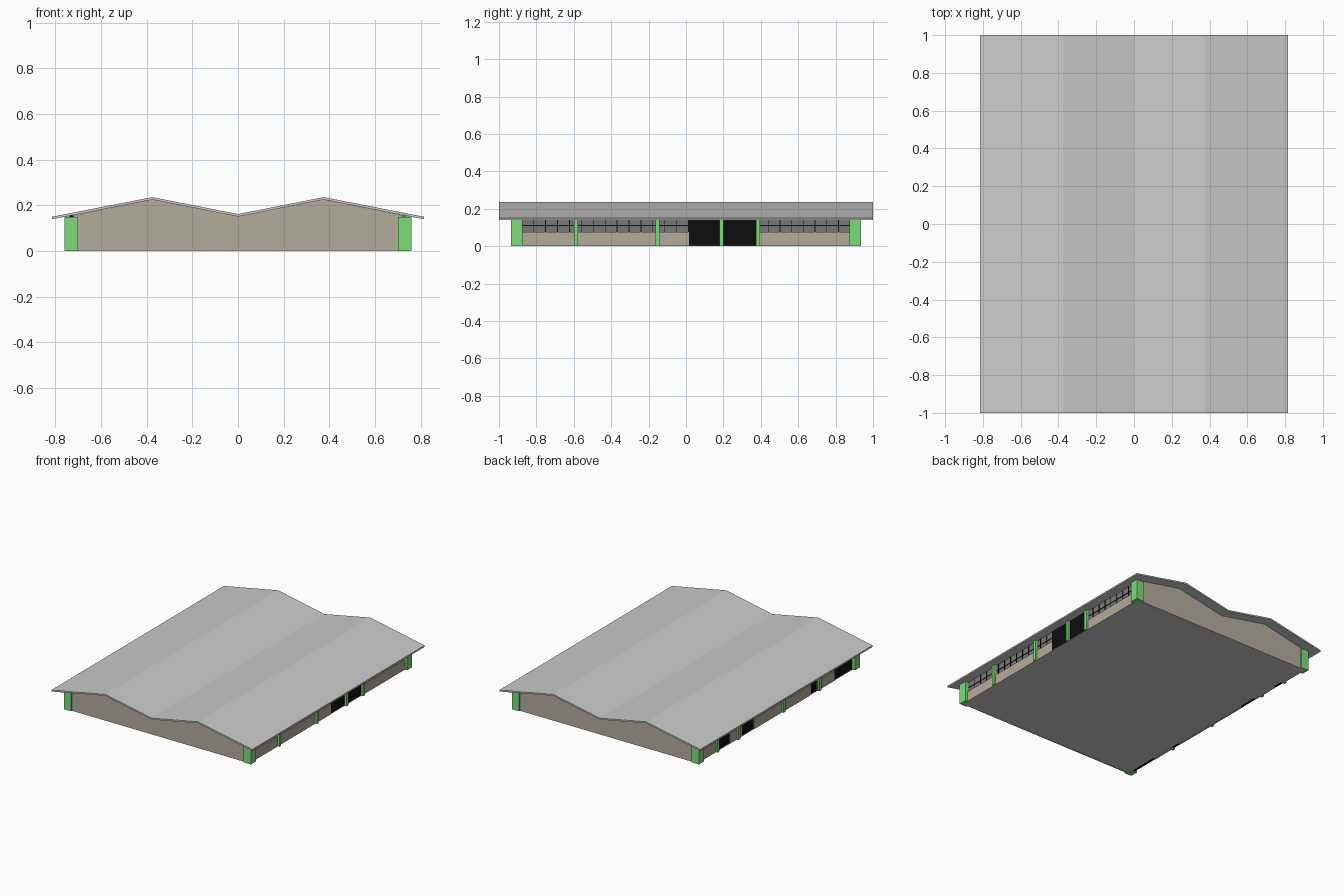
import bpy, bmesh

if "Cube" in bpy.data.objects:
    bpy.data.objects.remove(bpy.data.objects["Cube"])


def material(name, rgb):
    m = bpy.data.materials.new(name)
    m.diffuse_color = (*rgb, 1)
    m.use_nodes = True
    m.node_tree.nodes["Principled BSDF"].inputs["Base Color"].default_value = m.diffuse_color
    return m


BEIGE = material("beige", (0.46, 0.41, 0.33))
GREEN = material("green", (0.2, 0.72, 0.19))
BLACK = material("black", (0.004, 0.004, 0.004))
GLASS = material("glass", (0.19, 0.19, 0.19))


def finish(name, bm, mat):
    bmesh.ops.recalc_face_normals(bm, faces=bm.faces)
    me = bpy.data.meshes.new(name)
    bm.to_mesh(me)
    bm.free()
    if mat:
        me.materials.append(mat)
    ob = bpy.data.objects.new(name, me)
    bpy.context.collection.objects.link(ob)


def boxes(name, spans, mat=None):
    """Each span is (x0, x1, y0, y1, z0, z1)."""
    bm = bmesh.new()
    for x0, x1, y0, y1, z0, z1 in spans:
        r = bmesh.ops.create_cube(bm, size=1)
        bmesh.ops.scale(bm, vec=(abs(x1 - x0), y1 - y0, z1 - z0), verts=r["verts"])
        bmesh.ops.translate(bm, vec=((x0 + x1) / 2, (y0 + y1) / 2, (z0 + z1) / 2), verts=r["verts"])
    finish(name, bm, mat)


def extrude_y(name, profile, y0, y1, mat=None):
    bm = bmesh.new()
    face = bm.faces.new([bm.verts.new((x, y0, z)) for x, z in profile])
    r = bmesh.ops.extrude_face_region(bm, geom=[face])
    verts = [g for g in r["geom"] if isinstance(g, bmesh.types.BMVert)]
    bmesh.ops.translate(bm, vec=(0, y1 - y0, 0), verts=verts)
    finish(name, bm, mat)


# Double-ridged roof
top = [(-0.815, 0.15), (-0.375, 0.236), (0, 0.162), (0.375, 0.236), (0.815, 0.15)]
T = 0.011
extrude_y("roof", top + [(x, z - T) for x, z in reversed(top)], -1, 1)

# Floor slab
boxes("floor", [(-0.74, 0.74, -0.925, 0.925, 0, 0.004)])

# Gable walls following the roof underside
gable = [(-0.72, 0), (0.72, 0), (0.72, 0.157), (0.375, 0.225), (0, 0.151),
         (-0.375, 0.225), (-0.72, 0.157)]
for name, y in (("front_wall", -0.925), ("back_wall", 0.905)):
    extrude_y(name, gable, y, y + 0.02, BEIGE)

# Corner columns
boxes("corner_columns", [(s * 0.70, s * 0.76, min(t * 0.875, t * 0.935), max(t * 0.875, t * 0.935), 0, 0.15)
                         for s in (-1, 1) for t in (-1, 1)], GREEN)

# Long sides: posts, doors, and low wall with barred windows between the doors
SIDES = {
    "right": (1, [-0.588, -0.153, 0.19, 0.385], [(0.016, 0.375)]),
    "left": (-1, [-0.48, -0.065, 0.46, 0.70],
             [(-0.87, -0.66), (-0.46, -0.39), (0.27, 0.41), (0.55, 0.69)]),
}
for side, (s, posts, doors) in SIDES.items():
    boxes(side + "_posts", [(s * 0.72, s * 0.755, y - 0.011, y + 0.011, 0, 0.155) for y in posts], GREEN)
    boxes(side + "_doors", [(s * 0.72, s * 0.738, a, b, 0, 0.155) for a, b in doors], BLACK)
    edges = [-0.88] + [v for d in doors for v in d] + [0.88]
    bays = [(a, b) for a, b in zip(edges[::2], edges[1::2]) if b - a > 0.02]
    boxes(side + "_low_wall", [(s * 0.72, s * 0.742, a, b, 0, 0.075) for a, b in bays], BEIGE)
    boxes(side + "_windows", [(s * 0.724, s * 0.73, a, b, 0.075, 0.157) for a, b in bays], GLASS)
    bars = []
    for a, b in bays:
        bars.append((s * 0.728, s * 0.734, a, b, 0.109, 0.112))
        n = max(1, round((b - a) / 0.065))
        for i in range(n + 1):
            y = a + 0.002 + (b - a - 0.004) * i / n
            bars.append((s * 0.728, s * 0.734, y - 0.002, y + 0.002, 0.075, 0.155))
    boxes(side + "_window_bars", bars, BLACK)
